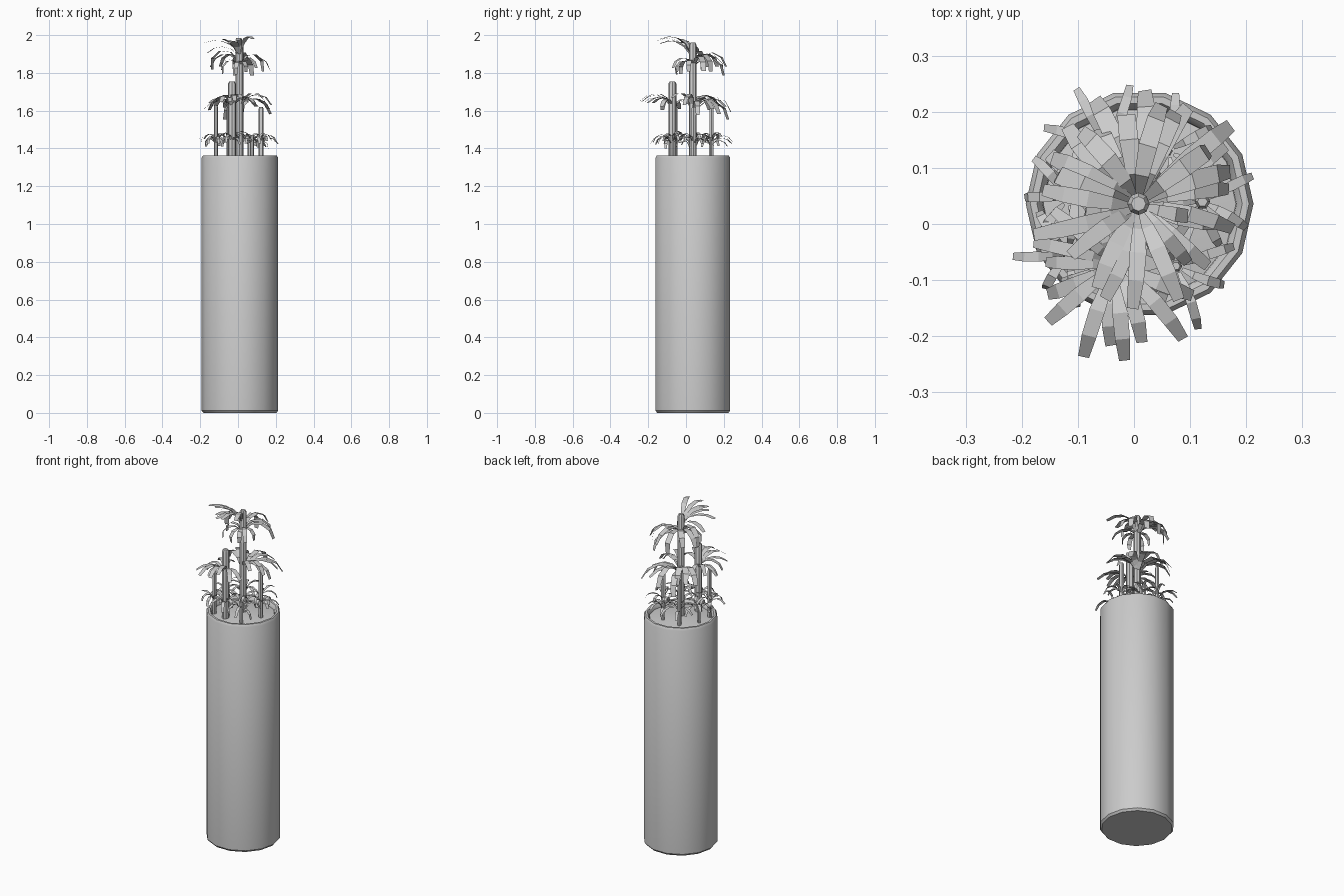
import bpy, bmesh, math, random
from mathutils import Vector

if "Cube" in bpy.data.objects:
    bpy.data.objects.remove(bpy.data.objects["Cube"])

random.seed(4)
CX, CY = 0.01, 0.036


def finish(bm, name, smooth=True):
    me = bpy.data.meshes.new(name)
    bm.to_mesh(me)
    bm.free()
    ob = bpy.data.objects.new(name, me)
    bpy.context.collection.objects.link(ob)
    if smooth:
        bpy.ops.object.select_all(action='DESELECT')
        ob.select_set(True)
        bpy.context.view_layer.objects.active = ob
        bpy.ops.object.shade_smooth_by_angle(angle=math.radians(35))
    return ob


def lathe(name, x, y, profile, sides):
    """Revolve (radius, z) points; both ends are capped."""
    bm = bmesh.new()
    rings = []
    for r, z in profile:
        rings.append([bm.verts.new((x + r * math.cos(2 * math.pi * i / sides),
                                    y + r * math.sin(2 * math.pi * i / sides), z))
                      for i in range(sides)])
    for a, b in zip(rings, rings[1:]):
        for i in range(sides):
            j = (i + 1) % sides
            bm.faces.new((a[i], a[j], b[j], b[i]))
    bm.faces.new(rings[0][::-1])
    bm.faces.new(rings[-1])
    return finish(bm, name)


def leaf(bm, base, azimuth, length, width, rise, droop, bend):
    """Arching strip: narrow at the stem, blunt at the tip."""
    widths = (0.35, 0.75, 1.0, 0.95, 0.7)
    p = Vector(base)
    prev = None
    for k, w in enumerate(widths):
        t = k / (len(widths) - 1)
        az = azimuth + bend * t
        d = Vector((math.cos(az), math.sin(az), 0))
        side = Vector((-d.y, d.x, 0)) * width * w / 2
        row = [bm.verts.new(p - side), bm.verts.new(p + side)]
        if prev:
            bm.faces.new((prev[0], row[0], row[1], prev[1]))
        prev = row
        pitch = rise + (droop - rise) * (k / 3)
        p = p + (d * math.cos(pitch) + Vector((0, 0, math.sin(pitch)))) * length / 4


def fan(name, x, y, z, start, end, count, length, width, rise=50, droop=-50):
    """Spread leaves between two compass angles in degrees."""
    bm = bmesh.new()
    for i in range(count):
        a = start + (end - start) * (i + 0.5) / count + random.uniform(-6, 6)
        r = math.radians(a)
        base = (x + 0.012 * math.cos(r), y + 0.012 * math.sin(r),
                z + random.uniform(-0.012, 0.012))
        leaf(bm, base, r, length * random.uniform(0.85, 1.1), width,
             math.radians(rise + random.uniform(-15, 15)),
             math.radians(droop + random.uniform(-22, 22)),
             math.radians(random.uniform(-25, 25)))
    finish(bm, name, False)


# Tall pot with bevelled rim, and the soil inside it
R = 0.203
lathe("pot", CX, CY, [(R - 0.01, 0), (R, 0.012), (R, 1.35), (R - 0.008, 1.363),
                      (R - 0.02, 1.363), (R - 0.03, 1.35), (R - 0.032, 1.335)], 14)
lathe("soil", CX, CY, [(0.172, 1.335), (0.172, 1.34), (0.09, 1.352), (0.02, 1.355)], 14)

# Canes: x, y, radius, top, sides
canes = [
    (0.008, 0.036, 0.020, 1.96, 8),
    (-0.032, -0.072, 0.021, 1.755, 8),
    (0.122, 0.040, 0.014, 1.62, 6),
    (-0.117, -0.055, 0.011, 1.63, 6),
    (-0.050, 0.135, 0.012, 1.62, 6),
    (0.075, -0.075, 0.011, 1.47, 6),
]
for i, (x, y, r, top, n) in enumerate(canes):
    lathe(f"cane_{i + 1}", x, y, [(r, 1.335), (r, top - 0.012), (r * 0.65, top)], n)

# Top crown: high front fan and lower drooping back fan
fan("crown_front", 0.008, 0.03, 1.91, 165, 300, 7, 0.19, 0.030, 48, -15)
fan("crown_back", 0.008, 0.036, 1.85, 15, 175, 8, 0.24, 0.034, 45, -80)
fan("crown_low", 0.008, 0.036, 1.85, 180, 360, 6, 0.15, 0.026, 40, -80)

# Middle crowns
fan("middle_front", -0.032, -0.072, 1.63, 195, 340, 8, 0.18, 0.028, 45, -50)
fan("middle_side", -0.032, -0.072, 1.62, 100, 190, 4, 0.16, 0.024, 45, -60)
fan("middle_back", 0.008, 0.036, 1.61, 20, 170, 8, 0.24, 0.034, 50, -60)
fan("middle_right", 0.008, 0.036, 1.62, -50, 20, 4, 0.20, 0.028, 50, -50)

# Small whorls close to the soil
whorls = [
    (0.122, 0.040, 1.44, 7, 0.100), (0.075, -0.075, 1.44, 8, 0.120),
    (-0.117, -0.055, 1.44, 7, 0.110), (-0.050, 0.135, 1.44, 8, 0.120),
    (-0.032, -0.072, 1.44, 8, 0.130), (-0.117, 0.045, 1.44, 7, 0.110),
    (0.060, 0.130, 1.43, 7, 0.120),
]
for i, (x, y, z, n, length) in enumerate(whorls):
    fan(f"whorl_{i + 1}", x, y, z, 0, 360, n, length, 0.018, 45, -55)
for i, (x, y) in enumerate([(-0.117, 0.045), (0.060, 0.130)]):
    lathe(f"shoot_{i + 1}", x, y, [(0.009, 1.335), (0.009, 1.45), (0.006, 1.46)], 6)
